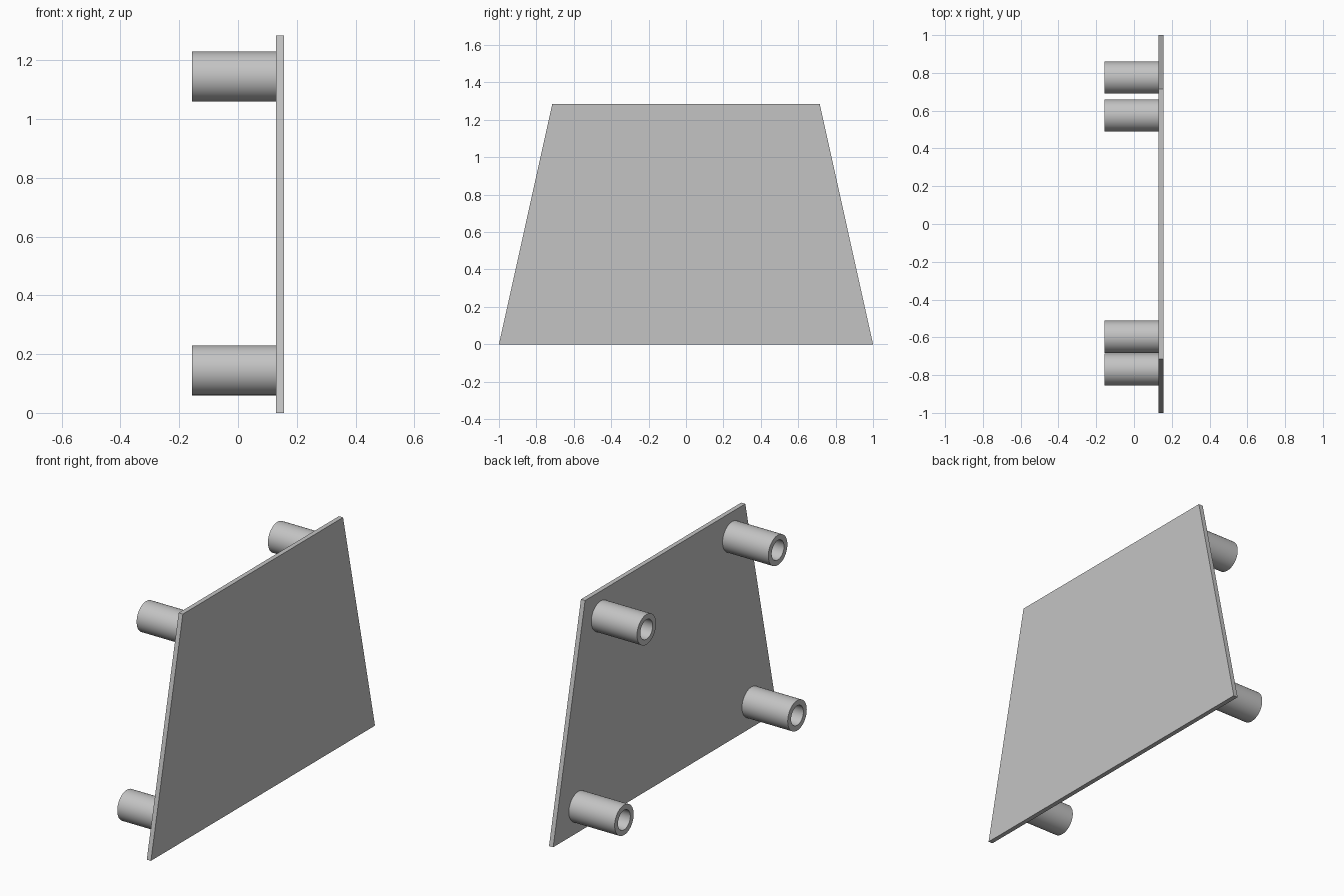
import bpy, bmesh, math

cube = bpy.data.objects.get("Cube")
if cube:
    bpy.data.objects.remove(cube, do_unlink=True)

GREY = (0.55, 0.55, 0.55, 1.0)
grey = bpy.data.materials.new("light_grey")
grey.use_nodes = True
grey.diffuse_color = GREY
grey.node_tree.nodes["Principled BSDF"].inputs["Base Color"].default_value = GREY

PLATE_BACK, PLATE_FRONT = 0.13, 0.156   # plate thickness along x
TUBE_END = -0.156
OUTER, INNER, SIDES = 0.085, 0.055, 64


def finish(bm, name):
    """Turn a bmesh into a named grey object."""
    bmesh.ops.recalc_face_normals(bm, faces=bm.faces)
    mesh = bpy.data.meshes.new(name)
    bm.to_mesh(mesh)
    bm.free()
    mesh.materials.append(grey)
    obj = bpy.data.objects.new(name, mesh)
    bpy.context.collection.objects.link(obj)
    return obj


def make_plate():
    """Trapezoid outline extruded along x."""
    outline = [(-1, 0), (1, 0), (0.715, 1.285), (-0.715, 1.285)]
    bm = bmesh.new()
    face = bm.faces.new([bm.verts.new((PLATE_BACK, y, z)) for y, z in outline])
    result = bmesh.ops.extrude_face_region(bm, geom=[face], use_keep_orig=True)
    verts = [v for v in result["geom"] if isinstance(v, bmesh.types.BMVert)]
    bmesh.ops.translate(bm, verts=verts, vec=(PLATE_FRONT - PLATE_BACK, 0, 0))
    return finish(bm, "plate")


def make_tube(name, y, z):
    """Hollow tube: a closed rectangular wall section turned about the x axis."""
    section = [(PLATE_BACK, OUTER), (TUBE_END, OUTER),
               (TUBE_END, INNER), (PLATE_BACK, INNER)]
    bm = bmesh.new()
    rings = []
    for x, radius in section:
        angles = [math.tau * i / SIDES for i in range(SIDES)]
        rings.append([bm.verts.new((x, radius * math.cos(a), radius * math.sin(a)))
                      for a in angles])
    for ring, following in zip(rings, rings[1:] + rings[:1]):
        for i in range(SIDES):
            j = (i + 1) % SIDES
            bm.faces.new((ring[i], ring[j], following[j], following[i]))
    obj = finish(bm, name)
    obj.location = (0, y, z)
    bpy.ops.object.select_all(action="DESELECT")
    obj.select_set(True)
    bpy.context.view_layer.objects.active = obj
    bpy.ops.object.shade_smooth_by_angle(angle=math.radians(30))


# Backing plate and its four mounting tubes
make_plate()
make_tube("upper_back_tube", 0.575, 1.145)
make_tube("upper_front_tube", -0.597, 1.145)
make_tube("lower_back_tube", 0.775, 0.145)
make_tube("lower_front_tube", -0.77, 0.145)
